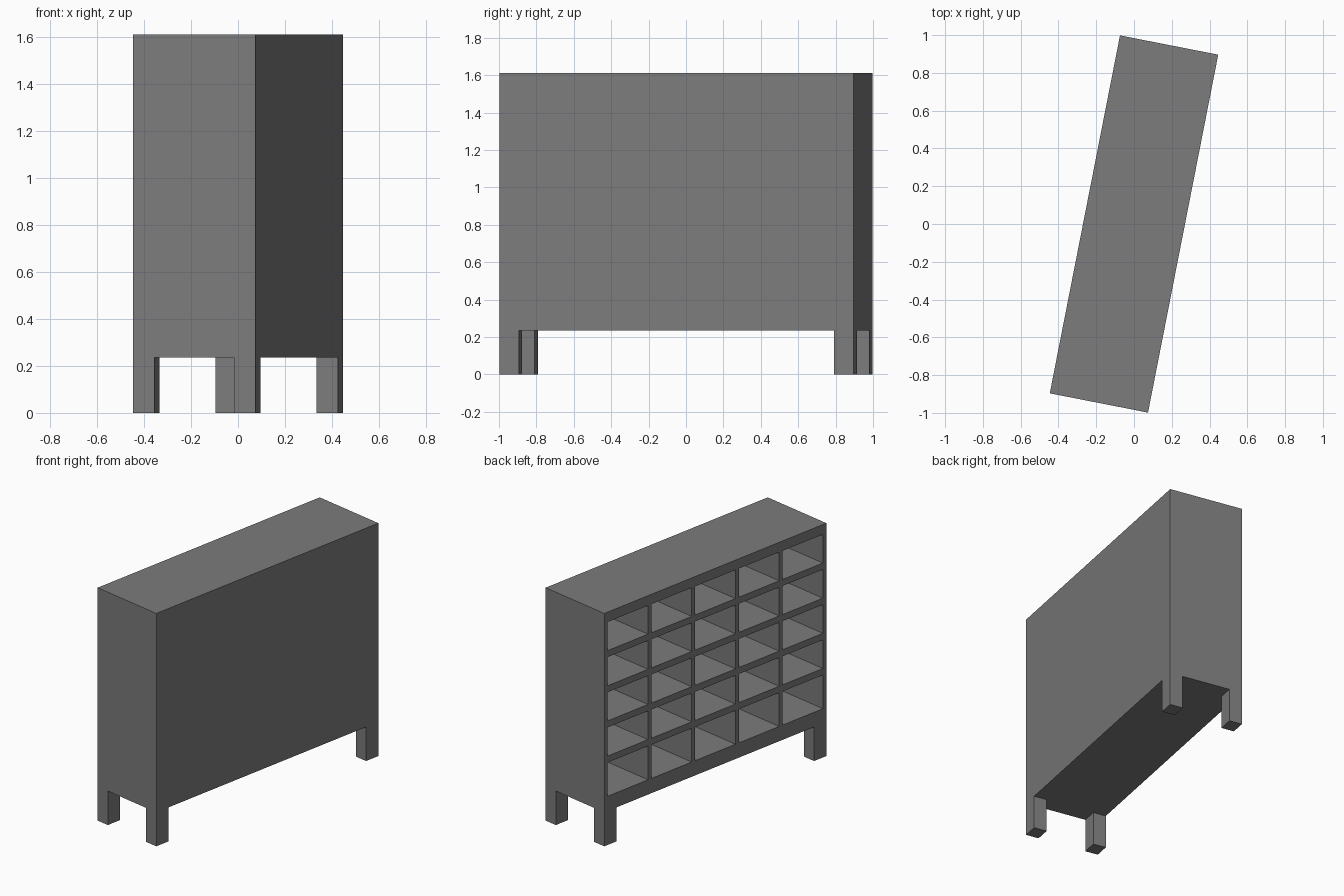
import bpy, bmesh, math
from mathutils import Matrix, Vector

if "Cube" in bpy.data.objects:
    bpy.data.objects.remove(bpy.data.objects["Cube"], do_unlink=True)

grey = bpy.data.materials.new("mid_grey")
grey.use_nodes = True
colour = (0.2, 0.2, 0.2, 1)
grey.diffuse_color = colour
grey.node_tree.nodes["Principled BSDF"].inputs["Base Color"].default_value = colour

TURN = Matrix.Rotation(math.radians(-11.1), 4, "Z")
DEPTH, WIDTH, HEIGHT = 0.53, 1.931, 1.61
X, Y = DEPTH / 2, WIDTH / 2
LEG_TOP, FLOOR, CEILING = 0.235, 0.337, 1.542
BOARD, SHELF, BACK = 0.03, 0.045, 0.03
CELLS = 5


def board(name, low, high):
    """Box between two corners in the cabinet's own axes, then turned."""
    low, high = Vector(low), Vector(high)
    bm = bmesh.new()
    bmesh.ops.create_cube(bm, size=1)
    bmesh.ops.scale(bm, vec=high - low, verts=bm.verts)
    mesh = bpy.data.meshes.new(name)
    bm.to_mesh(mesh)
    bm.free()
    mesh.materials.append(grey)
    obj = bpy.data.objects.new(name, mesh)
    obj.matrix_world = TURN @ Matrix.Translation((low + high) / 2)
    bpy.context.collection.objects.link(obj)


# Carcass: the compartments open toward -x, the back panel closes +x
board("bottom_panel", (-X, -Y, LEG_TOP), (X, Y, FLOOR))
board("top_panel", (-X, -Y, CEILING), (X, Y, HEIGHT))
board("back_panel", (X - BACK, -Y, FLOOR), (X, Y, CEILING))

# Uprights: two sides and the dividers between columns
pitch = (WIDTH - BOARD) / CELLS
for i in range(CELLS + 1):
    y = -Y + i * pitch
    name = "side_panel" if i in (0, CELLS) else "divider"
    board(name, (-X, y, FLOOR), (X - BACK, y + BOARD, CEILING))

# Shelves, cut to fit between the uprights; the bottom row is taller
for row in range(1, CELLS):
    z = CEILING - row * 0.243
    for i in range(CELLS):
        y = -Y + i * pitch
        board("shelf", (-X, y + BOARD, z), (X - BACK, y + pitch, z + SHELF))

# Legs flush with the four corners
LX, LY = 0.092, 0.107
for x in (-X, X - LX):
    for y in (-Y, Y - LY):
        board("leg", (x, y, 0), (x + LX, y + LY, LEG_TOP))
